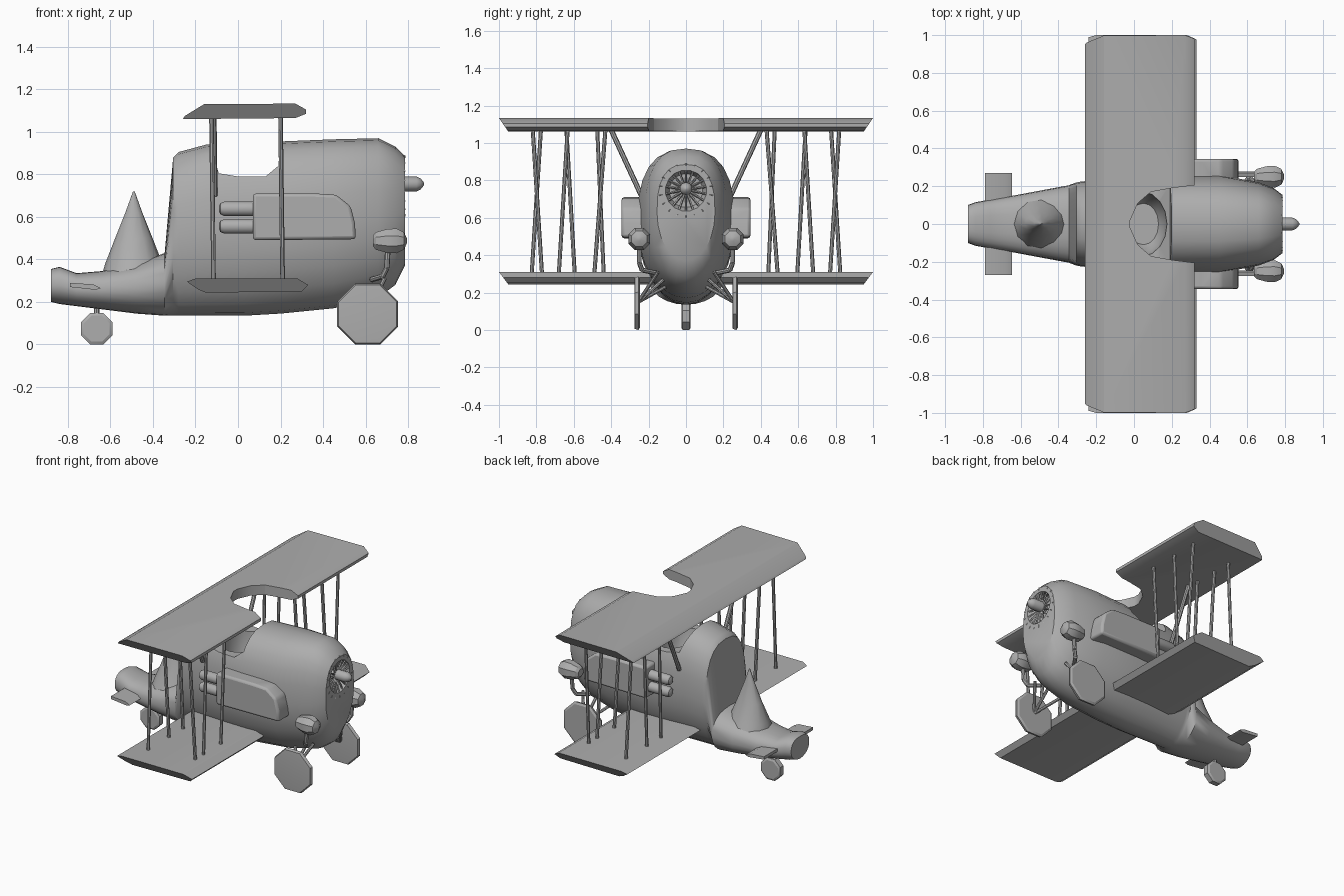
import bpy, bmesh
from math import sin, cos, pi, radians
from mathutils import Vector, Matrix

if "Cube" in bpy.data.objects:
    bpy.data.objects.remove(bpy.data.objects["Cube"], do_unlink=True)

grey = bpy.data.materials.new("plain_grey")
grey.use_nodes = True
grey.diffuse_color = (0.42, 0.42, 0.42, 1)
grey.node_tree.nodes["Principled BSDF"].inputs["Base Color"].default_value = (0.42, 0.42, 0.42, 1)


def smooth(ob, angle=40):
    bpy.ops.object.select_all(action='DESELECT')
    ob.select_set(True)
    bpy.context.view_layer.objects.active = ob
    bpy.ops.object.shade_smooth_by_angle(angle=radians(angle))


def finish(name, bm, angle=40):
    bmesh.ops.remove_doubles(bm, verts=bm.verts, dist=0.0001)
    bmesh.ops.recalc_face_normals(bm, faces=bm.faces)
    me = bpy.data.meshes.new(name)
    bm.to_mesh(me)
    bm.free()
    me.materials.append(grey)
    ob = bpy.data.objects.new(name, me)
    bpy.context.collection.objects.link(ob)
    smooth(ob, angle)
    return ob


def loft(name, rings, angle=40):
    """Skin a list of equal-length rings and cap both ends."""
    bm = bmesh.new()
    rows = [[bm.verts.new(p) for p in ring] for ring in rings]
    n = len(rows[0])
    for a, b in zip(rows, rows[1:]):
        for i in range(n):
            j = (i + 1) % n
            bm.faces.new((a[i], a[j], b[j], b[i]))
    bm.faces.new(rows[0])
    bm.faces.new(rows[-1])
    return finish(name, bm, angle)


def lathe(name, centre, axis, steps, n, angle=40):
    """Turn (offset, radius) steps round the x or y axis."""
    rings = []
    for t, r in steps:
        ring = []
        for i in range(n):
            a = 2 * pi * (i + 0.5) / n
            u, z = r * cos(a), r * sin(a)
            p = (t, u, z) if axis == 'x' else (u, t, z)
            ring.append(Vector(centre) + Vector(p))
        rings.append(ring)
    return loft(name, rings, angle)


def rods(name, pairs, r, n=8):
    bm = bmesh.new()
    for p, q in pairs:
        p, q = Vector(p), Vector(q)
        d = q - p
        m = Matrix.Translation((p + q) / 2) @ d.to_track_quat('Z', 'Y').to_matrix().to_4x4()
        bmesh.ops.create_cone(bm, cap_ends=True, segments=n, radius1=r, radius2=r,
                              depth=d.length, matrix=m)
    return finish(name, bm)


def cut(ob, cutter):
    cutter.hide_render = True
    mod = ob.modifiers.new("cut", 'BOOLEAN')
    mod.operation, mod.solver, mod.object = 'DIFFERENCE', 'EXACT', cutter
    bpy.ops.object.select_all(action='DESELECT')
    ob.select_set(True)
    bpy.context.view_layer.objects.active = ob
    bpy.ops.object.modifier_apply(modifier=mod.name)
    bpy.data.objects.remove(cutter, do_unlink=True)


def prism_y(name, profile, half):
    return loft(name, [[(x, y, z) for x, z in profile] for y in (-half, half)])


# Fuselage: station x, bottom, top, half width
stations = [
    (-.88, .20, .355, .10), (-.84, .19, .365, .115), (-.76, .18, .335, .13),
    (-.64, .165, .345, .15), (-.48, .145, .38, .18), (-.345, .135, .43, .205),
    (-.305, .135, .88, .22), (-.28, .135, .905, .225), (-.15, .135, .94, .235),
    (.03, .135, .95, .25), (.2, .145, .955, .26), (.45, .17, .965, .26),
    (.66, .22, .97, .22), (.74, .28, .93, .19), (.785, .37, .885, .155)]


def section(x, zb, zt, w, n=24):
    ring = []
    for i in range(n):
        c, s = cos(2 * pi * i / n), sin(2 * pi * i / n)
        e = 2 / 2.6 if s > 0 else 1
        y = w * abs(c) ** e * (1 if c > 0 else -1)
        z = (zb + zt) / 2 + (zt - zb) / 2 * abs(s) ** e * (1 if s > 0 else -1)
        ring.append((x, y, z))
    return ring


body = loft("fuselage", [section(*s) for s in stations])

# Cockpit opening, cockpit well and nose intake
cut(body, prism_y("opening_cutter", [(-.15, 1.1), (-.13, .93), (-.09, .805), (0, .79),
                                     (.13, .79), (.19, .84), (.21, 1.1)], .5))
cut(body, loft("well_cutter", [
    [(.05 + rx * cos(pi * i / 8), ry * sin(pi * i / 8), z) for i in range(16)]
    for z, rx, ry in ((.60, .08, .11), (.66, .11, .15), (.83, .125, .175))]))
cut(body, lathe("intake_cutter", (.8, 0, .745), 'x', [(-.06, .09), (.05, .14)], 16))
smooth(body)

# Tail fin: a tapered cone rising from the body
loft("tail_fin", [[(-.49 + rx * cos(pi * i / 6), ry * sin(pi * i / 6), z) for i in range(12)]
                  for z, rx, ry in ((.31, .155, .15), (.38, .135, .115), (.5, .088, .06),
                                    (.62, .04, .025), (.72, .004, .004))], 60)


# Wings: one profile swept across, tips slanted so the top is wider
def wing(name, profile):
    zs = [z for x, z in profile]
    lo, hi = min(zs), max(zs)
    return loft(name, [[(x, s * (.95 + .05 * (z - lo) / (hi - lo)), z) for x, z in profile]
                       for s in (-1, 1)], 30)


top_wing = wing("top_wing", [(-.26, 1.06), (-.25, 1.075), (-.16, 1.13), (.27, 1.133),
                             (.32, 1.105), (.32, 1.085), (.27, 1.065)])
edge = [(.4, .21), (.32, .205), (.2, .19), (.09, .17), (.02, .11), (-.02, .02)]
outline = edge + [(x, -y) for x, y in reversed(edge)]
cut(top_wing, loft("wing_cutter", [[(x, y, z) for x, y in outline] for z in (1, 1.2)]))
smooth(top_wing, 30)
wing("bottom_wing", [(-.24, .295), (-.2, .31), (.28, .31), (.33, .28), (.30, .25),
                     (-.15, .243), (-.19, .26)])

# Tailplane
prism_y("tailplane", [(-.79, .29), (-.68, .282), (-.645, .265), (-.67, .257), (-.79, .27)], .27)

# Parts repeated on both sides
for side, s in (("left", 1), ("right", -1)):
    # Wing struts: crossing and splayed pairs, one at the front and one at the rear
    pairs = []
    for t1, b1, t2, b2 in ((.82, .77, .775, .825), (.632, .68, .64, .595), (.43, .49, .475, .44)):
        pairs.append(((.2, s * t1, 1.08), (.21, s * b1, .3)))
        pairs.append(((-.125, s * t2, 1.08), (-.115, s * b2, .3)))
    rods(side + "_wing_struts", pairs, .011)
    rods(side + "_cabin_strut", [((-.115, s * .405, 1.08), (-.11, s * .23, .70))], .014)

    # Engine pod
    pod_profile = [(.07, .49), (.555, .495), (.55, .57), (.53, .65), (.46, .705), (.36, .71), (.07, .71)]
    pod = loft(side + "_engine_pod", [[(x, s * y, z) for x, z in pod_profile] for y in (.18, .345)])
    bev = pod.modifiers.new("soft_edges", 'BEVEL')
    bev.width, bev.segments = .015, 2

    # Exhaust pipes with rounded ends
    for label, z in (("upper", .638), ("lower", .555)):
        lathe(side + "_" + label + "_exhaust", (0, s * .285, z), 'x',
              [(-.09, .012), (-.083, .027), (-.065, .035), (.1, .035)], 12)

    # Headlamp on a bent stalk
    lathe(side + "_headlamp", (.7, s * .25, .487), 'x',
          [(-.065, .028), (-.05, .045), (.0, .06), (.045, .063), (.08, .045), (.095, .012)], 8, 30)
    path = [(.705, .25, .45), (.70, .25, .36), (.68, .235, .32), (.63, .16, .305)]
    path = [(x, s * y, z) for x, y, z in path]
    rods(side + "_headlamp_stalk", zip(path, path[1:]), .013)

    # Main wheel and its legs
    lathe(side + "_wheel", (.61, s * .262, .143), 'y',
          [(-.014, .125), (-.012, .148), (.008, .155), (.016, .14)], 8, 25)
    rods(side + "_wheel_legs", [((x, s * y, z), (.61, s * .255, .15)) for x, y, z in
                                ((.52, .11, .23), (.61, .12, .27), (.69, .15, .31))], .01)

# Tail wheel
lathe("tail_wheel", (-.665, 0, .074), 'y',
      [(-.025, .066), (-.018, .08), (.018, .08), (.025, .066)], 8, 25)
rods("tail_wheel_leg", [((-.665, 0, .08), (-.665, 0, .22))], .013)

# Nose hub with radial intake blades
lathe("nose_hub", (.8, 0, .755), 'x',
      [(-.07, .035), (.04, .035), (.06, .025), (.075, .006)], 10)
rods("intake_blades", [((.76, 0, .75), (.782, .145 * sin(2 * pi * i / 18), .745 + .145 * cos(2 * pi * i / 18)))
                       for i in range(18)], .006, 4)
